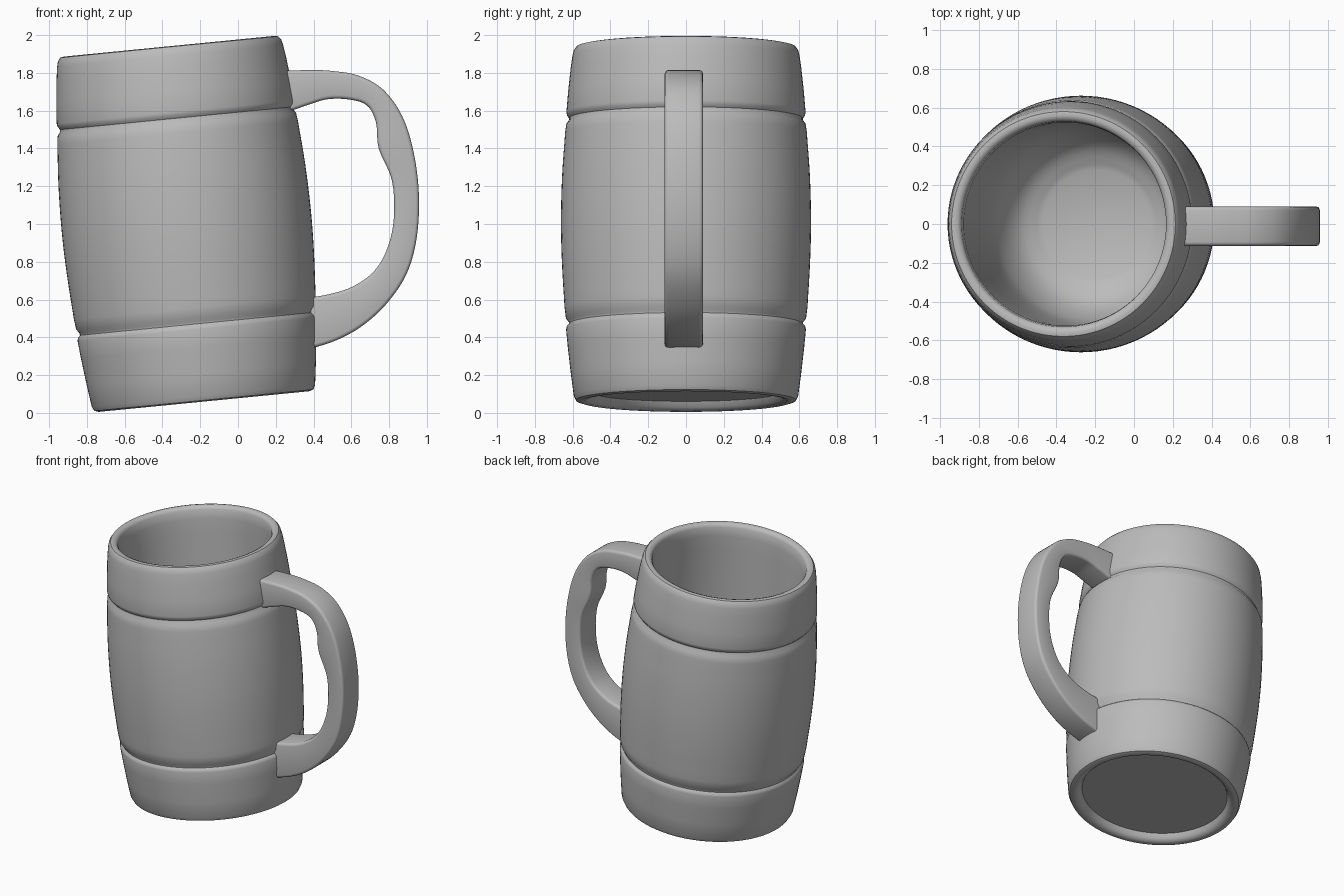
import bpy, bmesh, math
from mathutils import Vector

cube = bpy.data.objects.get("Cube")
if cube:
    bpy.data.objects.remove(cube, do_unlink=True)

# One plain grey material
grey = bpy.data.materials.new("plain grey")
grey.use_nodes = True
colour = (0.5, 0.5, 0.5, 1)
grey.diffuse_color = colour
grey.node_tree.nodes["Principled BSDF"].inputs["Base Color"].default_value = colour


def spline(points, steps):
    """Resample points evenly in index along a Catmull-Rom curve."""
    p = [Vector(q) for q in points]
    p = [2 * p[0] - p[1]] + p + [2 * p[-1] - p[-2]]
    out = []
    for i in range(1, len(p) - 2):
        a, b, c, d = p[i - 1:i + 3]
        for k in range(steps):
            t = k / steps
            out.append(0.5 * (2 * b + (c - a) * t + (2 * a - 5 * b + 4 * c - d) * t ** 2
                              + (3 * b - a - 3 * c + d) * t ** 3))
    return out + [p[-2]]


def loft(name, rings):
    """Bridge closed rings of points in order and cap both ends."""
    bm = bmesh.new()
    loops = [[bm.verts.new(v) for v in ring] for ring in rings]
    n = len(loops[0])
    for lo, hi in zip(loops, loops[1:]):
        for i in range(n):
            j = (i + 1) % n
            bm.faces.new((lo[i], lo[j], hi[j], hi[i]))
    bm.faces.new(loops[0])
    bm.faces.new(loops[-1])
    bmesh.ops.recalc_face_normals(bm, faces=bm.faces)
    mesh = bpy.data.meshes.new(name)
    bm.to_mesh(mesh)
    bm.free()
    mesh.shade_smooth()
    mesh.set_sharp_from_angle(angle=math.radians(40))
    mesh.materials.append(grey)
    obj = bpy.data.objects.new(name, mesh)
    bpy.context.collection.objects.link(obj)
    return obj


def circle(r, z, n=96):
    return [(r * math.cos(2 * math.pi * i / n), r * math.sin(2 * math.pi * i / n), z)
            for i in range(n)]


# Barrel body: recessed foot, two grooves, rounded rim and bowl-shaped cavity
foot = [(0.50, 0.05), (0.515, 0.02), (0.535, 0.003), (0.56, 0), (0.582, 0.007), (0.594, 0.03)]
low_band = [(0.61, 0.15), (0.626, 0.29), (0.635, 0.385), (0.631, 0.4)]
low_groove = [(0.619, 0.413), (0.621, 0.425), (0.636, 0.445)]
staves = spline([(0.643, 0.5), (0.657, 0.74), (0.662, 0.96), (0.656, 1.2), (0.64, 1.43)], 4)
top_groove = [(0.634, 1.475), (0.619, 1.495), (0.618, 1.507), (0.63, 1.523)]
top_band = [(0.633, 1.54), (0.624, 1.65), (0.611, 1.77), (0.601, 1.84)]
rim = [(0.594, 1.868), (0.58, 1.886), (0.56, 1.89), (0.54, 1.882), (0.53, 1.865)]
cavity = spline([(0.525, 1.8), (0.53, 1.4), (0.535, 0.9), (0.52, 0.5), (0.48, 0.32),
                 (0.4, 0.19), (0.28, 0.12)], 4)
profile = foot + low_band + low_groove + staves + top_groove + top_band + rim + cavity
body = loft("mug_body", [circle(r, z) for r, z in profile])
body.location = (-0.18, 0, 0.06)
body.rotation_euler.y = math.radians(-5.6)

# Handle: rounded rectangular section swept between outer and inner outlines
outer = spline([(0.23, 1.81), (0.38, 1.815), (0.5, 1.81), (0.64, 1.785), (0.77, 1.71),
                (0.87, 1.57), (0.93, 1.38), (0.958, 1.15), (0.945, 0.92), (0.89, 0.73),
                (0.78, 0.57), (0.65, 0.455), (0.51, 0.38), (0.35, 0.33)], 5)
inner = spline([(0.24, 1.585), (0.37, 1.63), (0.47, 1.66), (0.58, 1.66), (0.68, 1.63),
                (0.73, 1.54), (0.745, 1.4), (0.815, 1.23), (0.825, 1.03), (0.79, 0.87),
                (0.72, 0.75), (0.61, 0.67), (0.49, 0.63), (0.35, 0.605)], 5)


def section(a, b, y0=-0.113, y1=0.09, c=0.02):
    """Rounded rectangle from outer point a to inner point b."""
    length = (a - b).length
    direction = (b - a) / length
    ring = []
    corners = [(c, y0 + c, 180), (length - c, y0 + c, 270),
               (length - c, y1 - c, 0), (c, y1 - c, 90)]
    for s, y, start in corners:
        for k in range(4):
            ang = math.radians(start + 30 * k)
            q = a + direction * (s + c * math.cos(ang))
            ring.append((q.x, y + c * math.sin(ang), q.y))
    return ring


loft("handle", [section(a, b) for a, b in zip(outer, inner)])
